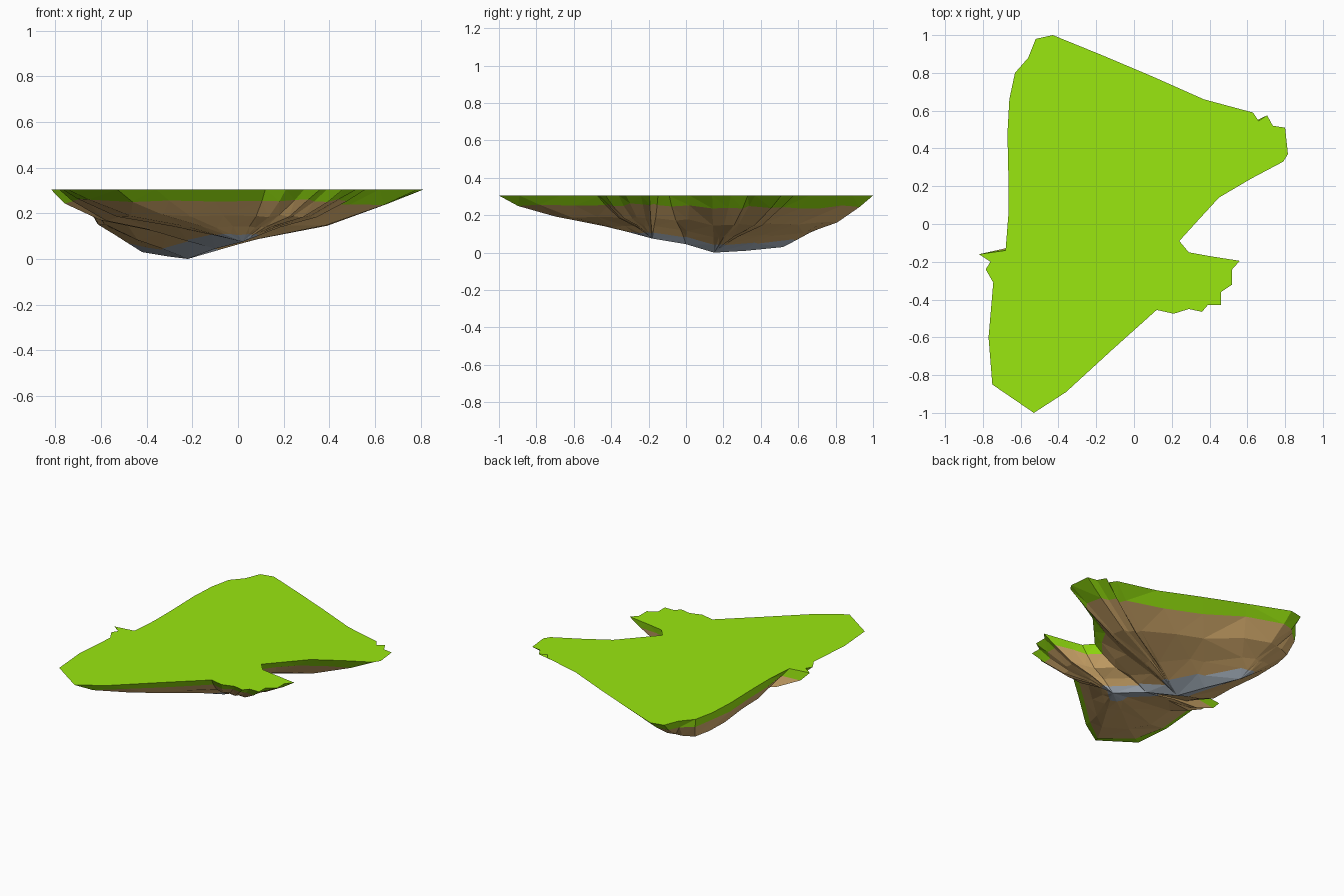
import bpy, bmesh, random
from mathutils import Vector

if "Cube" in bpy.data.objects:
    bpy.data.objects.remove(bpy.data.objects["Cube"])

random.seed(4)
TOP = 0.305

# keel: lowest line of the island, from front to back
KEEL = [Vector(p) for p in [(0.02, -0.18, 0.075), (-0.1, 0.0, 0.045),
                            (-0.22, 0.15, 0.0), (-0.3, 0.32, 0.01), (-0.42, 0.52, 0.03)]]

# plateau outline, clockwise from the back: (keel index, steepness, points)
OUTLINE = [
    (4, 1.0, [(-0.52, 0.98), (-0.43, 1.0), (-0.16, 0.89)]),
    (3, 1.0, [(0.1, 0.78), (0.37, 0.66)]),
    (2, 1.0, [(0.63, 0.59), (0.66, 0.545), (0.705, 0.575), (0.735, 0.52), (0.80, 0.51),
              (0.815, 0.37), (0.79, 0.33), (0.62, 0.24), (0.45, 0.14)]),
    (1, 1.0, [(0.34, 0.02), (0.24, -0.09)]),
    (0, 1.0, [(0.29, -0.15), (0.40, -0.17), (0.56, -0.195), (0.52, -0.24), (0.52, -0.32),
              (0.46, -0.36), (0.46, -0.43), (0.39, -0.43), (0.36, -0.465), (0.29, -0.45),
              (0.21, -0.475), (0.12, -0.455)]),
    (0, 1.0, [(-0.12, -0.67), (-0.36, -0.89)]),
    (0, 1.1, [(-0.53, -1.0), (-0.75, -0.85)]),
    (0, 1.3, [(-0.77, -0.6), (-0.745, -0.31)]),
    (1, 1.3, [(-0.785, -0.24), (-0.76, -0.2), (-0.82, -0.16), (-0.68, -0.14)]),
    (2, 1.9, [(-0.665, 0.05), (-0.665, 0.25)]),
    (3, 2.0, [(-0.67, 0.48)]),
    (4, 2.0, [(-0.66, 0.66), (-0.63, 0.8)]),
    (4, 1.5, [(-0.56, 0.88)]),
]

# underside levels: (way in towards the keel, share of the full height, roughness)
LEVELS = [(0, 1, 0), (0.15, 0.79, 0.008), (0.40, 0.49, 0.006),
          (0.70, 0.28, 0.004), (0.86, 0.14, 0.003), (1, 0, 0)]


def ring(t, f, rough):
    pts = []
    for k, power, outline in OUTLINE:
        for x, y in outline:
            key = KEEL[k]
            p = Vector((x, y, 0)).lerp(key, t ** power)
            p.z = key.z + (TOP - key.z) * f + random.uniform(-rough, rough)
            pts.append(p)
    return pts


def material(name, rgb):
    m = bpy.data.materials.new(name)
    m.diffuse_color = (*rgb, 1)
    m.use_nodes = True
    m.node_tree.nodes["Principled BSDF"].inputs["Base Color"].default_value = m.diffuse_color
    return m


def build(name, rings, mat, cap=False):
    bm = bmesh.new()
    loops = [[bm.verts.new(p) for p in r] for r in rings]
    n = len(loops[0])
    for a, b in zip(loops, loops[1:]):
        for i in range(n):
            j = (i + 1) % n
            bm.faces.new((a[i], a[j], b[j], b[i]))
    if cap:
        bm.faces.new(loops[0][::-1])
    bmesh.ops.remove_doubles(bm, verts=bm.verts[:], dist=0.0005)
    bmesh.ops.triangulate(bm, faces=bm.faces[:])
    # plateau faces up, underside faces down
    for f in bm.faces:
        f.normal_update()
        top = cap and all(abs(v.co.z - TOP) < 1e-5 for v in f.verts)
        if (f.normal.z > 0) != top:
            f.normal_flip()
    me = bpy.data.meshes.new(name)
    bm.to_mesh(me)
    bm.free()
    me.materials.append(mat)
    ob = bpy.data.objects.new(name, me)
    bpy.context.collection.objects.link(ob)


rings = [ring(*level) for level in LEVELS]

# grass plateau with its turf rim, earth slopes, and stone keel
build("grass_top", rings[:2], material("grass", (0.32, 0.80, 0.005)), cap=True)
build("earth_slope", rings[1:5], material("earth", (0.74, 0.46, 0.17)))
build("stone_keel", rings[4:], material("stone", (0.46, 0.53, 0.61)))
